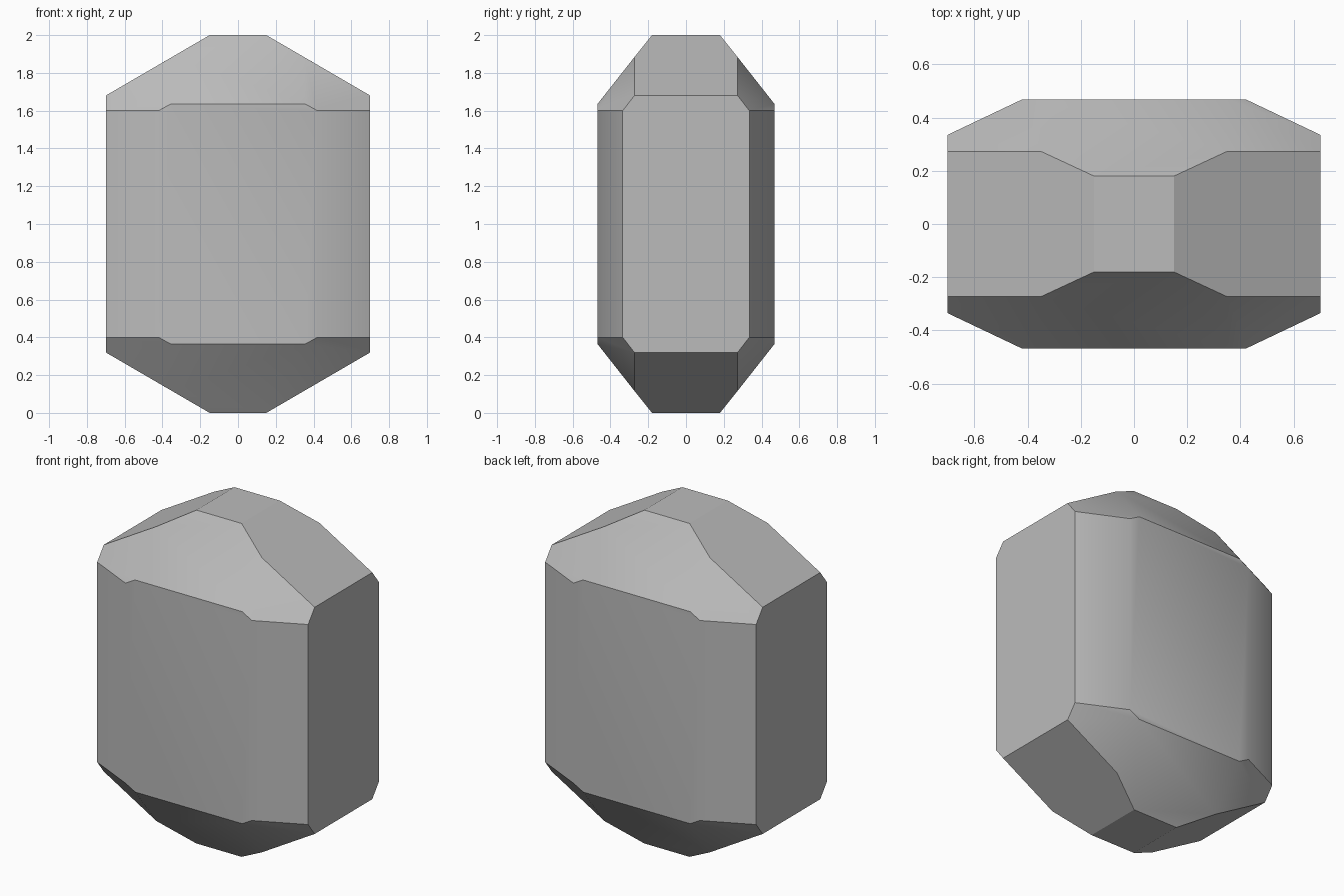
import bpy
import bmesh
import math
from itertools import product
from mathutils import Vector

default = bpy.data.objects.get("Cube")
if default:
    bpy.data.objects.remove(default, do_unlink=True)

# One plain grey for the whole solid
grey = bpy.data.materials.new("stone grey")
grey.use_nodes = True
colour = (0.5, 0.5, 0.5, 1.0)
grey.diffuse_color = colour
grey.node_tree.nodes["Principled BSDF"].inputs["Base Color"].default_value = colour

# Corners of one octant, measured from the solid's centre
CORNERS = [
    (0.15, 0.18, 1.0),      # flat cap
    (0.35, 0.273, 0.8836),  # where the end slope meets both chamfers
    (0.70, 0.273, 0.68),    # end slope, lower edge
    (0.70, 0.335, 0.60),    # side panel, upper edge
    (0.42, 0.468, 0.60),    # angled body panel
    (0.355, 0.468, 0.636),  # front panel, upper edge
]

# Mirror the octant over all three axes and wrap it in a faceted shell
bm = bmesh.new()
for corner in CORNERS:
    for signs in product((-1, 1), repeat=3):
        bm.verts.new(Vector(corner) * Vector(signs))
bmesh.ops.convex_hull(bm, input=bm.verts)

# Merge the hull triangles back into broad facets
bmesh.ops.dissolve_limit(bm, angle_limit=math.radians(6),
                         verts=bm.verts, edges=bm.edges)
bmesh.ops.translate(bm, vec=(0, 0, 1), verts=bm.verts)
bmesh.ops.recalc_face_normals(bm, faces=bm.faces)

mesh = bpy.data.meshes.new("faceted_body")
bm.to_mesh(mesh)
bm.free()
mesh.materials.append(grey)
body = bpy.data.objects.new("faceted_body", mesh)
bpy.context.collection.objects.link(body)

# Soft shading over the shallow edges only
bpy.ops.object.select_all(action='DESELECT')
body.select_set(True)
bpy.context.view_layer.objects.active = body
bpy.ops.object.shade_smooth_by_angle(angle=math.radians(29))
